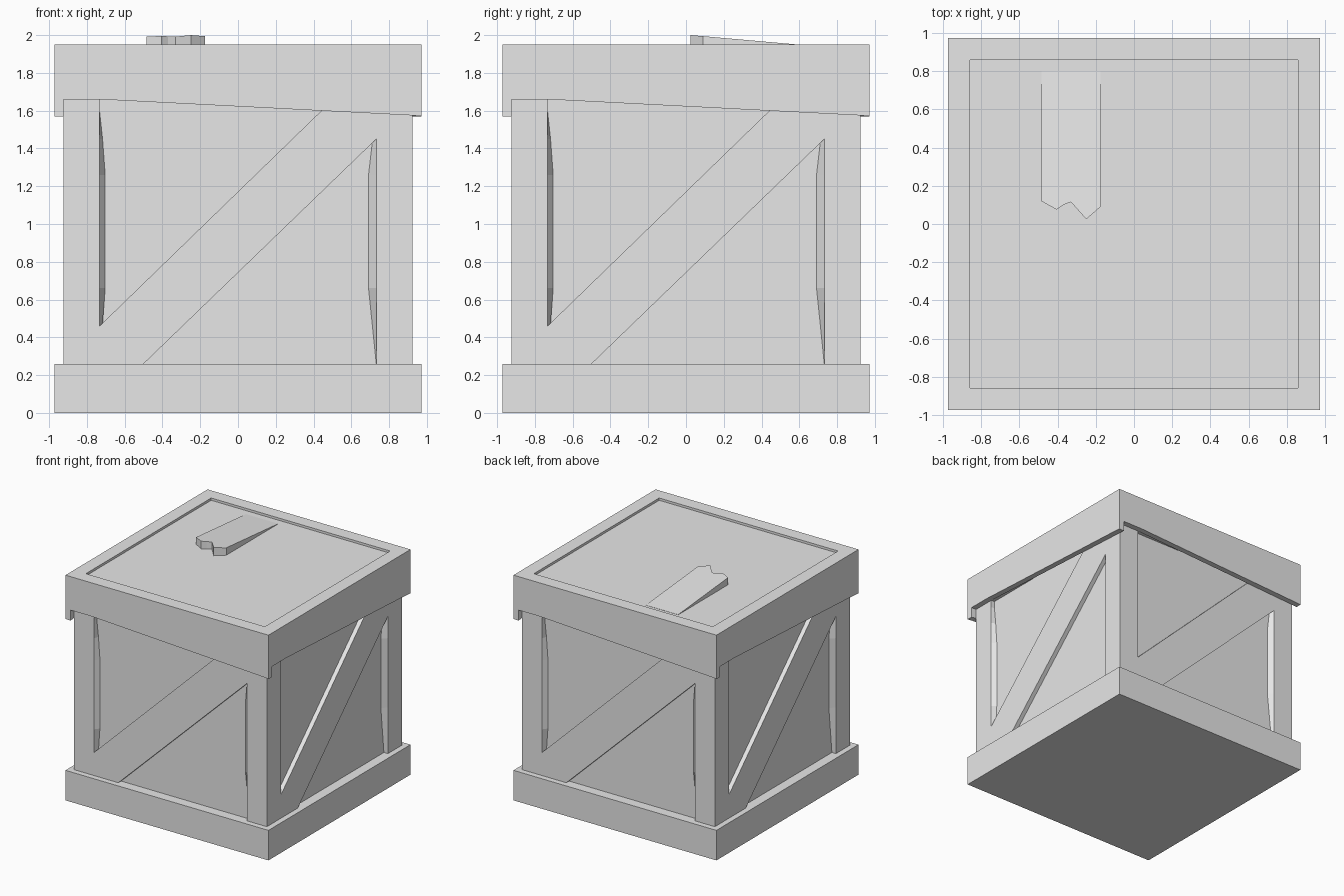
import bpy
import bmesh
import math
from mathutils import Matrix

cube = bpy.data.objects.get("Cube")
if cube:
    bpy.data.objects.remove(cube, do_unlink=True)

OUT = 0.972    # outer face of base and lid
POST = 0.923   # outer face of posts and braces
PANEL = 0.885  # recessed side panels
INNER = 0.733  # inner edge of posts

grey = bpy.data.materials.new("light grey")
grey.use_nodes = True
grey.diffuse_color = (0.8, 0.8, 0.8, 1)
grey.node_tree.nodes["Principled BSDF"].inputs["Base Color"].default_value = (0.8, 0.8, 0.8, 1)


def add_object(name, bm, turn=0):
    """Turn the mesh about z by quarter turns and link it as an object."""
    bmesh.ops.recalc_face_normals(bm, faces=bm.faces)
    bm.transform(Matrix.Rotation(turn * math.pi / 2, 4, 'Z'))
    mesh = bpy.data.meshes.new(name)
    bm.to_mesh(mesh)
    bm.free()
    mesh.materials.append(grey)
    obj = bpy.data.objects.new(name, mesh)
    bpy.context.collection.objects.link(obj)
    return obj


def loft(rings):
    """Closed solid through rings of points."""
    bm = bmesh.new()
    loops = [[bm.verts.new(p) for p in ring] for ring in rings]
    n = len(loops[0])
    for a, b in zip(loops, loops[1:]):
        for i in range(n):
            j = (i + 1) % n
            bm.faces.new((a[i], a[j], b[j], b[i]))
    bm.faces.new(loops[0])
    bm.faces.new(loops[-1])
    return bm


def block(half, z0, z1):
    square = [(-half, -half), (half, -half), (half, half), (-half, half)]
    return loft([[(x, y, z) for x, y in square] for z in (z0, z1)])


def front_plate(outline, y0, y1):
    """Extrude an x-z outline between two depths on the front side."""
    return loft([[(x, y, z) for x, z in outline] for y in (y0, y1)])


# Base and the panelled body
add_object("base", block(OUT, 0, 0.26))
add_object("body_panels", block(PANEL, 0.2, 1.7))

# Lid with a shallow recess on top
lid = block(POST, 1.665, 1.95)
lid.normal_update()
bmesh.ops.recalc_face_normals(lid, faces=lid.faces)
top = max(lid.faces, key=lambda f: f.calc_center_median().z)
bmesh.ops.inset_region(lid, faces=[top], thickness=POST - 0.83)
bmesh.ops.extrude_face_region(lid, geom=[])
walls = bmesh.ops.extrude_discrete_faces(lid, faces=[top])["faces"]
bmesh.ops.translate(lid, vec=(0, 0, -0.02), verts=walls[0].verts)
add_object("lid", lid)

# Post sections: height, flare on one side, flare on the other side
flares = [(0.25, 0, 0), (0.66, 0.042, 0.03), (1.26, 0.042, 0.03),
          (1.45, 0.02, 0.016), (1.6, 0, 0), (1.7, 0, 0)]
brace = [(-INNER, 0.46), (-INNER, 0.25), (-0.51, 0.25),
         (INNER, 1.45), (INNER, 1.7), (0.545, 1.7)]
skirt = [(-POST, 1.66), (-INNER, 1.66), (POST, 1.575), (OUT, 1.57),
         (OUT, 1.95), (-POST, 1.95)]

for turn, side in enumerate(("front", "right", "back", "left")):
    # Corner post, worn wider where it meets the panels
    rings = [[(POST, -POST, z), (POST, -INNER, z), (PANEL, -INNER + g, z),
              (PANEL - 0.02, -PANEL + 0.02, z), (INNER - f, -PANEL, z),
              (INNER, -POST, z)] for z, f, g in flares]
    add_object(side + "_corner_post", loft(rings), turn)
    # Diagonal brace and tapered lid plank
    add_object(side + "_brace", front_plate(brace, -POST, -PANEL + 0.01), turn)
    add_object(side + "_lid_plank", front_plate(skirt, -OUT, -POST), turn)

# Broken board on the lid, sloping down towards the back
board = [(-0.485, 0.8), (-0.485, 0.12), (-0.405, 0.075), (-0.37, 0.1),
         (-0.33, 0.115), (-0.25, 0.025), (-0.175, 0.09), (-0.175, 0.8)]
add_object("broken_board", loft([
    [(x, y, 1.92) for x, y in board],
    [(x, y, 2.0 - (y - 0.025) * 0.088) for x, y in board]]))
